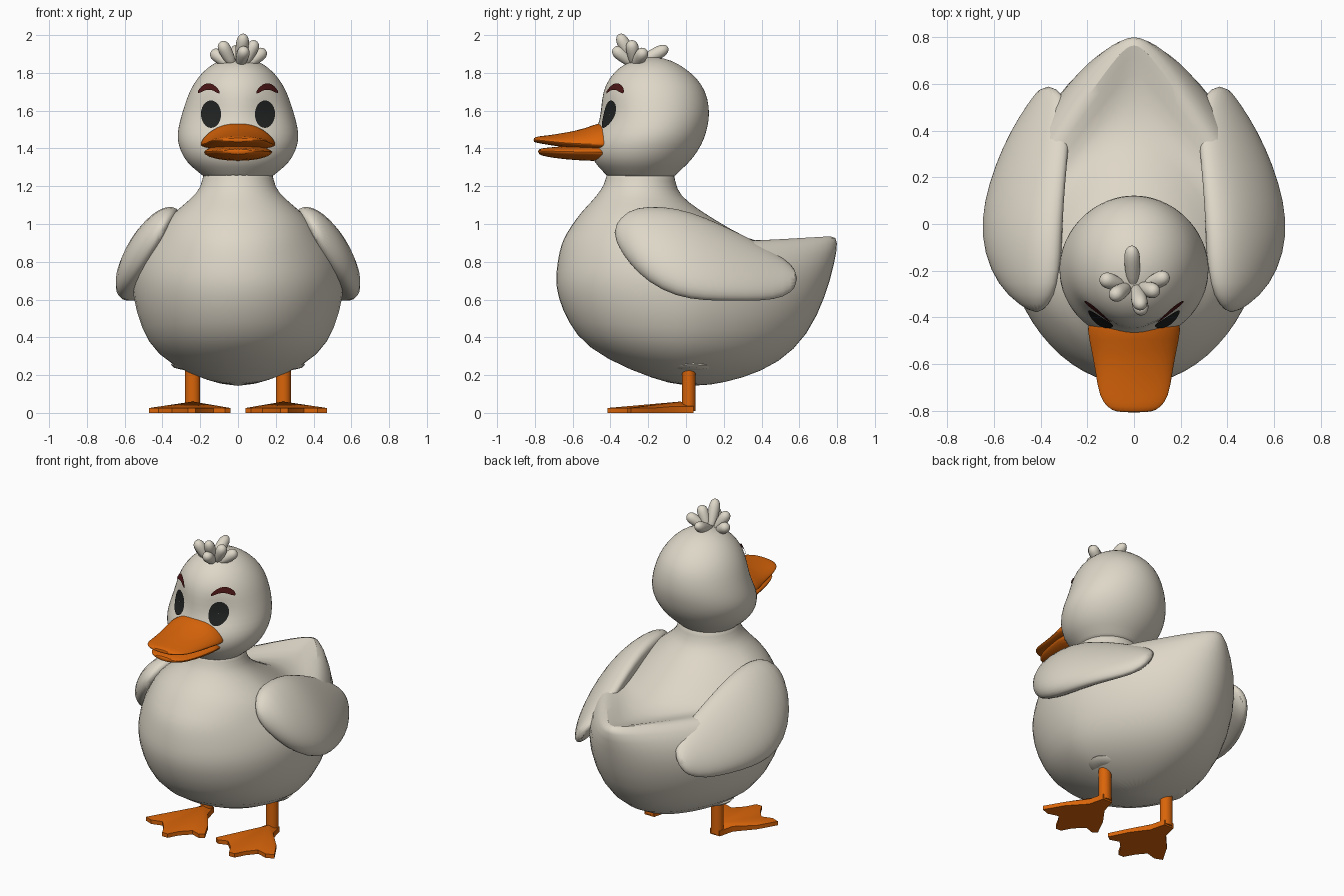
import bpy, bmesh, math
from mathutils import Vector
from mathutils.bvhtree import BVHTree

if "Cube" in bpy.data.objects:
    bpy.data.objects.remove(bpy.data.objects["Cube"])


def material(name, rgb):
    m = bpy.data.materials.new(name)
    m.diffuse_color = (*rgb, 1)
    m.use_nodes = True
    m.node_tree.nodes["Principled BSDF"].inputs["Base Color"].default_value = m.diffuse_color
    return m


WHITE = material("feather_white", (0.73, 0.68, 0.58))
ORANGE = material("bill_orange", (0.70, 0.13, 0.003))
BLACK = material("eye_black", (0.015, 0.016, 0.016))
RED = material("brow_dark_red", (0.07, 0.008, 0.008))


def build(name, verts, faces, mat, mirror=False, subsurf=0, angle=60, fix=True):
    """Make a smooth-shaded object, optionally mirrored in x and subdivided."""
    me = bpy.data.meshes.new(name)
    me.from_pydata([tuple(v) for v in verts], [], faces)
    if fix:
        bm = bmesh.new()
        bm.from_mesh(me)
        bmesh.ops.recalc_face_normals(bm, faces=bm.faces)
        bm.to_mesh(me)
        bm.free()
    ob = bpy.data.objects.new(name, me)
    bpy.context.collection.objects.link(ob)
    me.materials.append(mat)
    bpy.ops.object.select_all(action='DESELECT')
    bpy.context.view_layer.objects.active = ob
    ob.select_set(True)
    bpy.ops.object.shade_smooth_by_angle(angle=math.radians(angle))
    if mirror:
        m = ob.modifiers.new("mirror", 'MIRROR')
        m.use_mirror_merge = False
    if subsurf:
        s = ob.modifiers.new("subsurf", 'SUBSURF')
        s.levels = s.render_levels = subsurf
    return ob


def loft(name, rings, mat, **kw):
    """Skin a stack of closed rings and cap both ends."""
    n = len(rings[0])
    verts = [v for r in rings for v in r]
    faces = [(i * n + j, i * n + (j + 1) % n, (i + 1) * n + (j + 1) % n, (i + 1) * n + j)
             for i in range(len(rings) - 1) for j in range(n)]
    faces += [tuple(range(n)), tuple(range((len(rings) - 1) * n, len(rings) * n))]
    return build(name, verts, faces, mat, **kw)


def angles(n):
    return [2 * math.pi * i / n for i in range(n)]


def egg_ring(yf, zf, yb, zb, w, taper=0.0, n=32):
    """Ring from a front point to a back point, narrowed towards the back."""
    out = []
    for a in angles(n):
        c, s = math.cos(a), math.sin(a)
        t = (1 + c) / 2
        x = w * s * (1 - taper * max(0, c))
        out.append((x, yf + (yb - yf) * t, zf + (zb - zf) * t))
    return out


# Body with chest, neck and a raised tail that narrows to its crest
body = [(-.05, .142, .10, .142, .06, .2), (-.30, .225, .30, .18, .26, .2), (-.53, .345, .50, .265, .435, .2),
        (-.63, .48, .65, .41, .52, .2), (-.685, .62, .745, .62, .565, .22), (-.695, .71, .79, .79, .57, .32),
        (-.685, .79, .812, .91, .55, .55), (-.675, .85, .785, .95, .525, .72), (-.655, .92, .66, .90, .49, .72),
        (-.61, .99, .42, .875, .45, .45), (-.56, 1.06, .24, .97, .39, .25), (-.50, 1.12, .06, 1.08, .29, .1),
        (-.45, 1.18, -.03, 1.15, .215, 0), (-.42, 1.24, -.06, 1.22, .185, 0), (-.42, 1.32, -.06, 1.32, .185, 0)]
loft("body", [egg_ring(*r) for r in body], WHITE, subsurf=1)

# Head with full cheeks and shallow eye sockets
head_rows = [(1.235, -.41, -.07, .175), (1.265, -.425, -.05, .195), (1.30, -.465, -.01, .245),
             (1.35, -.50, .04, .29), (1.42, -.505, .085, .319), (1.48, -.485, .107, .324),
             (1.55, -.46, .124, .308), (1.62, -.452, .124, .287), (1.70, -.442, .107, .26),
             (1.77, -.41, .062, .219), (1.83, -.355, -.01, .163), (1.868, -.285, -.08, .095),
             (1.884, -.21, -.15, .03)]
head_rings = [egg_ring(yf, z, yb, z, w) for z, yf, yb, w in head_rows]
for ring in head_rings:
    for i, (x, y, z) in enumerate(ring):
        if y < -.2:
            d2 = (abs(x) - .15) ** 2 + (z - 1.59) ** 2
            ring[i] = (x, y + .03 * math.exp(-d2 / .006), z)
head = loft("head", head_rings, WHITE, subsurf=1)

# Wings: flattened sections from a top point to a bottom point
wing = [(-.38, .40, .99, .43, .92, .02), (-.31, .35, 1.07, .52, .80, .08),
        (-.20, .325, 1.09, .59, .69, .11), (-.05, .32, 1.08, .63, .615, .12),
        (.10, .31, 1.03, .62, .595, .11), (.25, .295, .96, .58, .595, .095),
        (.40, .28, .885, .515, .595, .08), (.52, .29, .815, .44, .61, .06),
        (.59, .34, .75, .39, .67, .025)]
rings = []
for y, xt, zt, xb, zb, th in wing:
    mid = Vector(((xt + xb) / 2, y, (zt + zb) / 2))
    half = Vector(((xt - xb) / 2, 0, (zt - zb) / 2))
    nrm = Vector((half.z, 0, -half.x)).normalized() * th
    rings.append([mid + half * math.cos(a) + nrm * math.sin(a) * (1 if math.sin(a) > 0 else .7)
                  for a in angles(20)])
loft("wings", rings, WHITE, mirror=True, subsurf=1)


# Upper and lower bill: lens sections along y
def bill(name, rows):
    rings = []
    for y, w, z, up, dn in rows:
        ring = []
        for a in angles(24):
            s = math.sin(a)
            ring.append((w * math.cos(a), y, z + (up * s ** 1.3 if s > 0 else dn * s)))
        rings.append(ring)
    loft(name, rings, ORANGE, subsurf=1)


bill("upper_bill", [(-.36, .20, 1.42, .125, .03), (-.46, .202, 1.42, .12, .03),
                    (-.53, .185, 1.422, .085, .025), (-.64, .165, 1.428, .055, .022),
                    (-.74, .15, 1.44, .028, .02), (-.785, .115, 1.445, .02, .016),
                    (-.808, .075, 1.445, .01, .012)])
bill("lower_bill", [(-.36, .19, 1.38, .05, .045), (-.50, .185, 1.382, .045, .05),
                    (-.65, .155, 1.384, .028, .042), (-.74, .125, 1.388, .016, .032),
                    (-.785, .07, 1.388, .01, .02)])

# Legs and the feather cuffs above them
loft("legs", [[(.24 + .04 * math.cos(a), .015 + .036 * math.sin(a), z) for a in angles(16)]
              for z in (.01, .28)], ORANGE, mirror=True)
loft("leg_cuffs", [[(.25 + r * math.cos(a), .035 + r * math.sin(a), z + .15 * r * math.cos(a)) for a in angles(16)]
                   for z, r in ((.222, .05), (.226, .09), (.24, .105), (.27, .08))], WHITE, mirror=True)

# Webbed feet: three-toed outline rising to the ankle
outline = [(.205, .04), (.275, .04), (.30, -.06), (.40, -.17), (.47, -.29), (.42, -.31), (.35, -.29),
           (.30, -.35), (.265, -.415), (.225, -.415), (.19, -.35), (.13, -.29), (.07, -.31), (.04, -.29),
           (.10, -.17), (.18, -.06)]
n = len(outline)
verts = [(x, y, 0) for x, y in outline]
verts += [(x, y, .035 if y > -.1 else .026) for x, y in outline]
verts += [(.24, -.03, .06)]
faces = [tuple(range(n))]
for i in range(n):
    j = (i + 1) % n
    faces += [(i, j, n + j, n + i), (n + i, n + j, 2 * n)]
build("feet", verts, faces, ORANGE, mirror=True, angle=35)

# Head tuft: plump rounded feathers fanning from the crown
for i, tip in enumerate([(.03, -.355, 2.005), (-.09, -.31, 1.965), (.095, -.29, 1.97),
                         (.145, -.22, 1.92), (-.14, -.23, 1.915), (-.01, -.095, 1.935),
                         (.035, -.385, 1.93)]):
    tip = Vector(tip)
    base = Vector((tip.x * .3, -.27, 1.84))
    d = tip - base
    side = d.orthogonal().normalized()
    up = d.normalized().cross(side)
    rings = []
    for t, r in ((0, .024), (.3, .032), (.6, .037), (.82, .036), (.95, .024), (1, .008)):
        rings.append([base + d * t + side * r * math.cos(a) + up * r * math.sin(a) for a in angles(10)])
    loft(f"tuft_feather_{i + 1}", rings, WHITE, subsurf=1)

# Eyes and brows: thin patches projected onto the face
bpy.context.view_layer.update()
tree = BVHTree.FromObject(head, bpy.context.evaluated_depsgraph_get())


def on_face(x, z, lift):
    hit = tree.ray_cast(Vector((x, -1, z)), Vector((0, 1, 0)))
    return hit[0] + hit[1] * lift if hit[0] else Vector((x, -.4, z))


def patch(name, grid, mat, lift):
    cols = len(grid[0])
    verts = [on_face(x, z, lift) for row in grid for x, z in row]
    faces = []
    for i in range(len(grid) - 1):
        for j in range(cols - 1):
            a = i * cols + j
            faces.append((a, a + 1, a + cols + 1, a + cols))
    build(name, verts, faces, mat, mirror=True, fix=False)


patch("eyes", [[(.14 + .053 * r * math.cos(a), 1.58 + .074 * r * math.sin(a))
                for a in angles(24) + [0]] for r in (1, .7, .4, .02)], BLACK, .006)

brow = []
for v in (1, .5, 0):
    row = []
    for k in range(13):
        t = k / 6 - 1
        thick = .032 * (1 - t ** 4 * .7)
        row.append((.15 + .056 * t, 1.724 - .03 * t * t + thick * (.5 - v)))
    brow.append(row)
patch("brows", brow, RED, .009)
